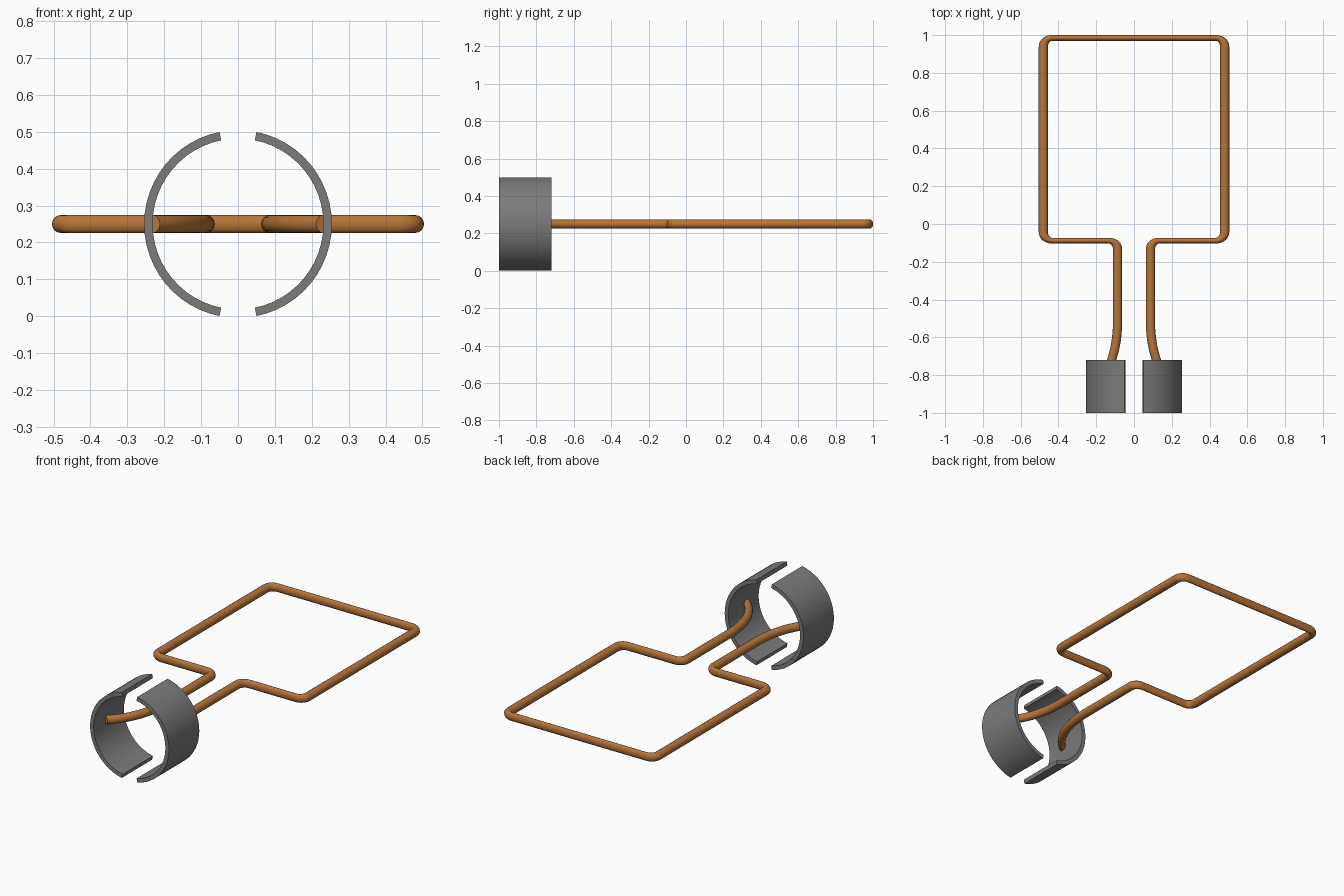
import bpy, bmesh
from math import sin, cos, pi, asin
from mathutils import Vector

if "Cube" in bpy.data.objects:
    bpy.data.objects.remove(bpy.data.objects["Cube"])

SQ = 0.62          # the wire is flattened along y
CZ = 0.25          # centre height of the whole model


def material(name, colour):
    mat = bpy.data.materials.new(name)
    mat.diffuse_color = (*colour, 1)
    mat.use_nodes = True
    mat.node_tree.nodes["Principled BSDF"].inputs["Base Color"].default_value = mat.diffuse_color
    return mat


copper = material("copper", (0.47, 0.18, 0.042))
dark_grey = material("dark_grey", (0.2, 0.2, 0.205))


def quad(a, b, c, n):
    """Points on a quadratic bend from a to c, pulled toward b."""
    return [a * (1 - t) ** 2 + b * 2 * t * (1 - t) + c * t * t
            for t in (i / n for i in range(n + 1))]


def fillet(prev, corner, nxt, r=0.045):
    k = 0.5523  # cubic handle length for a quarter round
    a = corner + (prev - corner).normalized() * r
    d = corner + (nxt - corner).normalized() * r
    b, c = a.lerp(corner, k), d.lerp(corner, k)
    return [a * (1 - t) ** 3 + b * 3 * t * (1 - t) ** 2 + c * 3 * t * t * (1 - t) + d * t ** 3
            for t in (i / 8 for i in range(9))]


# Wire loop: left half of the path, then its mirror image
corners = [Vector(p) for p in
           [(-0.087, -0.52), (-0.087, -0.088), (-0.48, -0.088), (-0.48, 0.985), (0, 0.985)]]
half = quad(Vector((-0.232, -0.892)), Vector((-0.090, -0.765)), corners[0], 14)
for i in (1, 2, 3):
    half += fillet(corners[i - 1], corners[i], corners[i + 1])
path = half + [Vector((-p.x, p.y)) for p in reversed(half)]

curve = bpy.data.curves.new("wire_loop", 'CURVE')
curve.dimensions = '3D'
curve.bevel_depth = 0.0243
curve.bevel_resolution = 6
curve.use_fill_caps = True
spline = curve.splines.new('POLY')
spline.points.add(len(path) - 1)
for pt, p in zip(spline.points, path):
    pt.co = (p.x, p.y / SQ, 0, 1)
wire = bpy.data.objects.new("wire_loop", curve)
bpy.context.collection.objects.link(wire)
wire.location.z = CZ
wire.scale.y = SQ
curve.materials.append(copper)

bpy.context.view_layer.objects.active = wire
wire.select_set(True)
bpy.ops.object.convert(target='MESH')
bpy.ops.object.transform_apply(location=False, rotation=False, scale=True)
bpy.ops.object.shade_smooth_by_angle(angle=0.7)


# Split ring contacts: an arc profile extruded along y
def contact(name, side):
    outer, inner, n = 0.2545, 0.2315, 24
    gap = asin(0.05 / outer)
    angles = [gap + (pi - 2 * gap) * i / n for i in range(n + 1)]
    bm = bmesh.new()
    rows = [[bm.verts.new((side * r * sin(a), -1, CZ + r * cos(a))) for a in angles]
            for r in (outer, inner)]
    faces = [bm.faces.new((rows[0][i], rows[0][i + 1], rows[1][i + 1], rows[1][i]))
             for i in range(n)]
    ext = bmesh.ops.extrude_face_region(bm, geom=faces, use_keep_orig=True)
    bmesh.ops.translate(bm, vec=(0, 0.28, 0),
                        verts=[v for v in ext["geom"] if isinstance(v, bmesh.types.BMVert)])
    bmesh.ops.recalc_face_normals(bm, faces=bm.faces)
    mesh = bpy.data.meshes.new(name)
    bm.to_mesh(mesh)
    bm.free()
    mesh.materials.append(dark_grey)
    obj = bpy.data.objects.new(name, mesh)
    bpy.context.collection.objects.link(obj)
    bpy.ops.object.select_all(action='DESELECT')
    bpy.context.view_layer.objects.active = obj
    obj.select_set(True)
    bpy.ops.object.shade_smooth_by_angle(angle=0.6)


contact("left_ring_contact", -1)
contact("right_ring_contact", 1)
